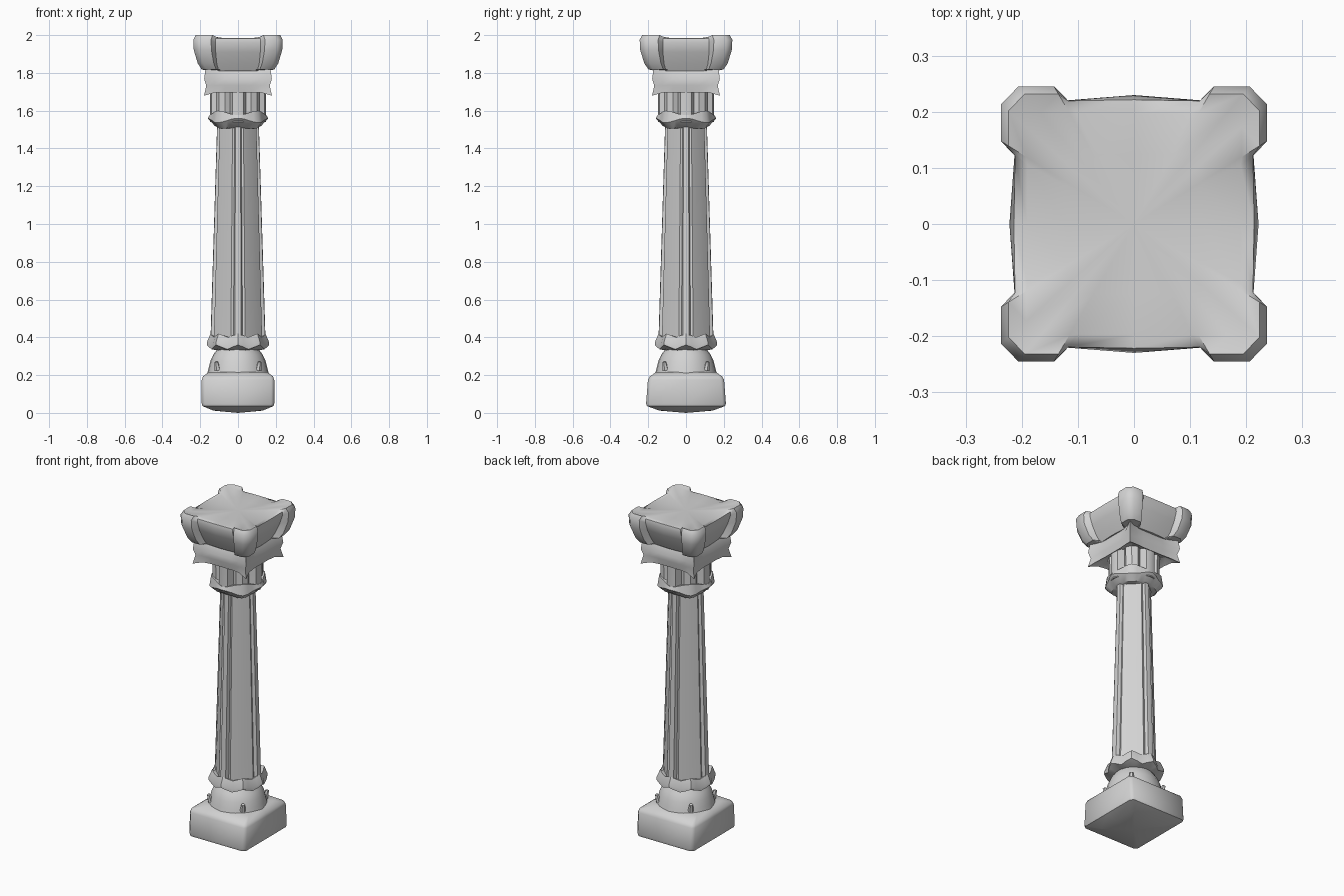
import bpy, bmesh
from math import sin, cos, pi, radians
from mathutils import Matrix, Vector

if "Cube" in bpy.data.objects:
    bpy.data.objects.remove(bpy.data.objects["Cube"])

stone = bpy.data.materials.new("grey stone")
stone.use_nodes = True
GREY = (0.65, 0.65, 0.65, 1)
stone.diffuse_color = GREY
stone.node_tree.nodes["Principled BSDF"].inputs["Base Color"].default_value = GREY


def finish(name, bm, angle=35):
    bmesh.ops.recalc_face_normals(bm, faces=bm.faces)
    mesh = bpy.data.meshes.new(name)
    bm.to_mesh(mesh)
    bm.free()
    mesh.materials.append(stone)
    obj = bpy.data.objects.new(name, mesh)
    bpy.context.collection.objects.link(obj)
    bpy.ops.object.select_all(action='DESELECT')
    obj.select_set(True)
    bpy.context.view_layer.objects.active = obj
    bpy.ops.object.shade_smooth_by_angle(angle=radians(angle))


def loft(name, rings, base, top, y_scale=1.0, angle=35):
    """Skin closed rings, with each end closed by a fan to a centre height."""
    bm = bmesh.new()
    rows = [[bm.verts.new((x, y * y_scale, z)) for x, y, z in ring] for ring in rings]
    n = len(rows[0])
    for low, high in zip(rows, rows[1:]):
        for i in range(n):
            j = (i + 1) % n
            bm.faces.new((low[i], low[j], high[j], high[i]))
    for row, z in ((rows[0], base), (rows[-1], top)):
        centre = bm.verts.new((0, 0, z))
        for i in range(n):
            bm.faces.new((row[i], row[(i + 1) % n], centre))
    finish(name, bm, angle)


def four_fold(eighth):
    """Mirror points over the diagonal, then repeat them round four sides."""
    mirrored = [(y, x, z) for x, y, z in reversed(eighth) if y > 0 and x != y]
    ring = []
    for k in range(4):
        turn = Matrix.Rotation(k * pi / 2, 3, 'Z')
        ring += [tuple(turn @ Vector(p)) for p in eighth + mirrored]
    return ring


def circle(r, z, n=24):
    return [(r * cos(2 * pi * i / n), r * sin(2 * pi * i / n), z) for i in range(n)]


# Plinth: square block, slightly deeper at its foot, with a shallow domed underside
def plinth_ring(h, z, deep, cut=0.016):
    ring = four_fold([(h, 0, z), (h, h - cut, z)])
    return [(x, y * deep, z) for x, y, z in ring]


loft("plinth", [plinth_ring(0.13, 0.012, 1.08), plinth_ring(0.188, 0.036, 1.1),
                plinth_ring(0.192, 0.05, 1.1), plinth_ring(0.192, 0.175, 1.05),
                plinth_ring(0.186, 0.193, 1.03), plinth_ring(0.155, 0.216, 1.02, 0.04)],
     0.0, 0.22, angle=50)

# Domed base, flared at the foot, with four little claws on the diagonals
loft("base_dome", [circle(r, z) for r, z in
                   ((0.165, 0.2), (0.156, 0.235), (0.146, 0.275), (0.13, 0.31), (0.1, 0.35))],
     0.2, 0.35)
for k in range(4):
    bm = bmesh.new()
    bmesh.ops.create_cone(bm, cap_ends=True, segments=6, radius1=0.017, radius2=0.01, depth=0.045)
    place = (Matrix.Rotation(pi / 4 + k * pi / 2, 4, 'Z') @ Matrix.Translation((0.158, 0, 0.248))
             @ Matrix.Rotation(radians(15), 4, 'Y'))
    bmesh.ops.transform(bm, matrix=place, verts=bm.verts)
    finish(f"base_claw_{k + 1}", bm)


# Scalloped collars: the rim waves up and down and slightly in and out
def collar_ring(r, z, lobes, wave, lift):
    ring = []
    for i in range(32):
        a = 2 * pi * i / 32
        rr = r * (1 + wave * cos(8 * a))
        ring.append((rr * cos(a), rr * sin(a), z + lift * cos(lobes * a)))
    return ring


def collar(name, lobes, profile):
    rings = [collar_ring(r, z, lobes, wave, lift) for r, z, wave, lift in profile]
    loft(name, rings, profile[0][1], profile[-1][1])


collar("lower_collar", 8, [(0.1, 0.33, 0, 0), (0.157, 0.348, 0.05, 0.012),
                           (0.157, 0.366, 0.05, 0.008), (0.141, 0.41, 0.03, 0.01),
                           (0.11, 0.4, 0, 0)])
collar("upper_collar", 4, [(0.09, 1.505, 0, 0), (0.12, 1.512, 0.03, 0.008),
                           (0.154, 1.548, 0.04, 0.012), (0.146, 1.588, 0.03, -0.012),
                           (0.1, 1.58, 0, -0.01)])


# Fluted shaft and neck: narrow ribs on the axes, broad faces on the diagonals
def fluted(name, outline, levels):
    rings = [four_fold([(x * s, y * s, z) for x, y in outline]) for s, z in levels]
    loft(name, rings, levels[0][1], levels[-1][1])


fluted("shaft", [(0.146, 0), (0.144, 0.017), (0.124, 0.024), (0.128, 0.038), (0.087, 0.087)],
       [(1.0, 0.38), (0.75, 1.56)])
fluted("neck", [(0.148, 0), (0.14, 0.028), (0.102, 0.042), (0.116, 0.068), (0.1, 0.1)],
       [(1.0, 1.54), (1.0, 1.65), (1.02, 1.75)])


# Leafy skirt: ridged sides and drooping pointed corners, closing in on the neck
def skirt_ring(mid, corner, z, droop):
    return four_fold([(mid, 0, z), (mid, 0.07, z),
                      (mid + 0.25 * (corner - mid), 0.125, z - 0.1 * droop),
                      (corner, corner, z - droop)])


loft("skirt", [skirt_ring(0.12, 0.12, 1.718, 0), skirt_ring(0.156, 0.18, 1.697, 0.018),
               skirt_ring(0.164, 0.168, 1.735, 0.004), skirt_ring(0.168, 0.179, 1.768, 0),
               skirt_ring(0.142, 0.172, 1.822, 0)], 1.718, 1.822)


# Capital: flared slab with bowed sides, heavy corner lumps and a nearly flat top
def capital_ring(panel, bow, lump, z_panel, z_lump):
    s = lump / 0.236
    return four_fold([(panel + bow, 0, z_panel), (panel, 0.118 * min(1, s + 0.05), z_panel),
                      (lump, 0.142 * s, z_lump), (lump, 0.205 * s, z_lump)])


loft("capital", [capital_ring(0.15, 0.006, 0.192, 1.81, 1.818),
                 capital_ring(0.17, 0.008, 0.213, 1.85, 1.85),
                 capital_ring(0.196, 0.01, 0.234, 1.91, 1.92),
                 capital_ring(0.213, 0.009, 0.237, 1.96, 1.975),
                 capital_ring(0.212, 0.002, 0.224, 1.983, 2.0),
                 capital_ring(0.19, 0, 0.192, 1.985, 1.99),
                 capital_ring(0.12, 0, 0.12, 1.983, 1.984)],
     1.81, 1.982, 1.035, 45)
